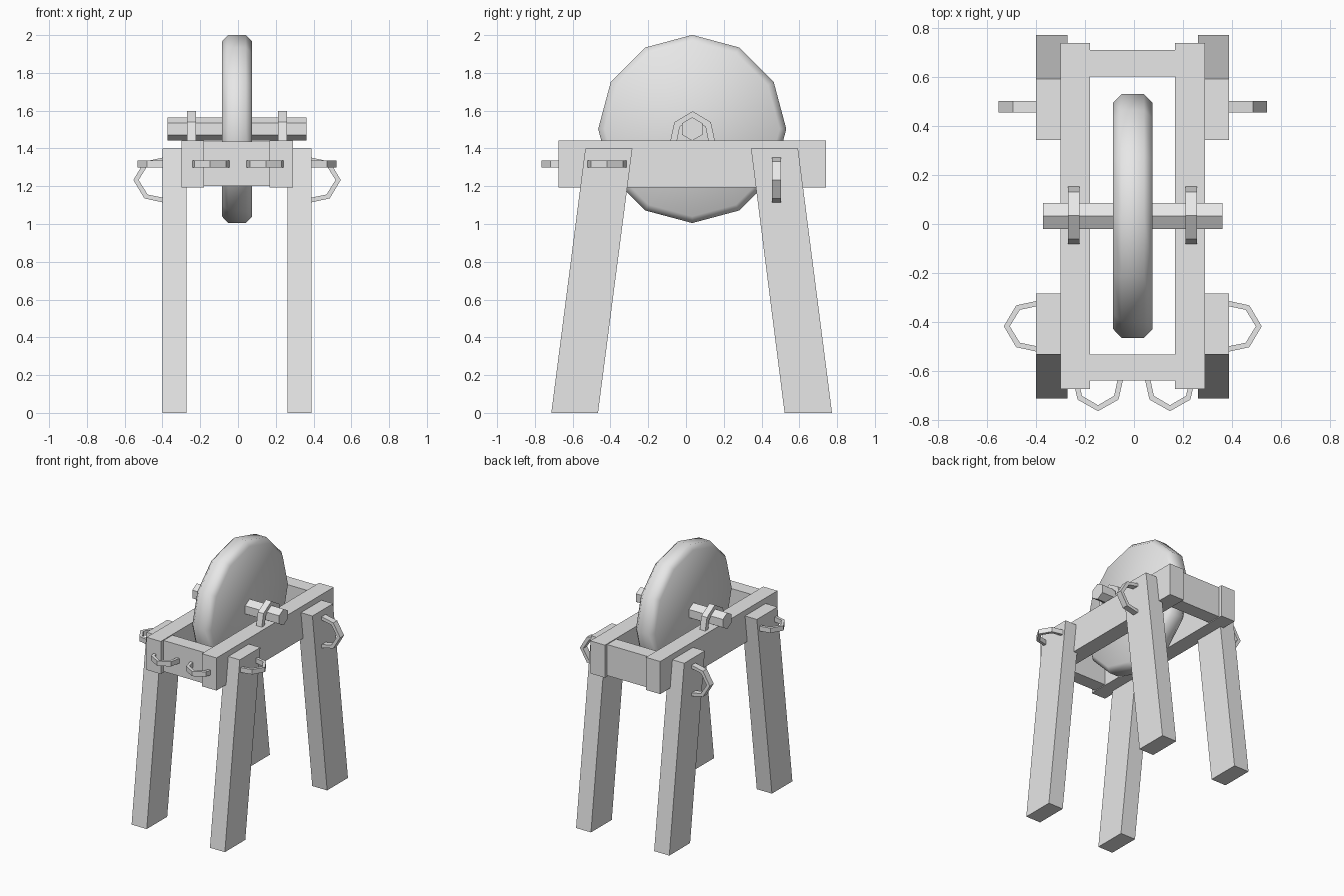
import bpy, bmesh, math
from mathutils import Matrix, Vector

default = bpy.data.objects.get("Cube")
if default:
    bpy.data.objects.remove(default, do_unlink=True)

GREY = (0.8, 0.8, 0.8, 1)
mat = bpy.data.materials.new("plain grey")
mat.use_nodes = True
mat.diffuse_color = GREY
mat.node_tree.nodes["Principled BSDF"].inputs["Base Color"].default_value = GREY

AXLE_Y, AXLE_Z = 0.033, 1.503
RAIL_TOP, RAIL_BOTTOM = 1.443, 1.194
MID_X = -0.005  # the body sits slightly off centre


def finish(name, bm, smooth=False):
    bmesh.ops.recalc_face_normals(bm, faces=bm.faces)
    mesh = bpy.data.meshes.new(name)
    bm.to_mesh(mesh)
    bm.free()
    mesh.materials.append(mat)
    obj = bpy.data.objects.new(name, mesh)
    bpy.context.collection.objects.link(obj)
    if smooth:
        bpy.ops.object.select_all(action="DESELECT")
        obj.select_set(True)
        bpy.context.view_layer.objects.active = obj
        bpy.ops.object.shade_smooth_by_angle(angle=math.radians(50))
    return obj


def prism(name, outline, x0, x1, place=None):
    """Extrude a (y, z) outline along x, then optionally place it."""
    bm = bmesh.new()
    face = bm.faces.new([bm.verts.new((x0, y, z)) for y, z in outline])
    out = bmesh.ops.extrude_face_region(bm, geom=[face])
    verts = [v for v in out["geom"] if isinstance(v, bmesh.types.BMVert)]
    bmesh.ops.translate(bm, vec=(x1 - x0, 0, 0), verts=verts)
    if place:
        bm.transform(place)
    return finish(name, bm)


def box(name, x0, x1, y0, y1, z0, z1):
    return prism(name, [(y0, z0), (y1, z0), (y1, z1), (y0, z1)], x0, x1)


def hoop(name, base, out, across, half, depth, wall, thick):
    """Half-hexagon hoop rising from base along out, spread along across."""
    def arch(h, d):
        return [(-h, 0), (-0.82 * h, 0.63 * d), (0, d),
                (0.82 * h, 0.63 * d), (h, 0)]
    outline = arch(half, depth) + arch(half - wall, depth - wall * 1.1)[::-1]
    out, across = Vector(out), Vector(across)
    axes = Matrix((across.cross(out), across, out)).transposed().to_4x4()
    place = Matrix.Translation(base) @ axes
    return prism(name, outline, -thick / 2, thick / 2, place)


# Frame: two long rails joined by two cross beams
box("right_rail", -0.30, -0.18, -0.675, 0.74, RAIL_BOTTOM, RAIL_TOP)
box("left_rail", 0.167, 0.291, -0.675, 0.74, RAIL_BOTTOM, RAIL_TOP)
box("front_beam", -0.19, 0.18, -0.64, -0.533, 1.2, 1.437)
box("back_beam", -0.19, 0.18, 0.602, 0.712, 1.2, 1.437)

# Splayed legs
front = [(-0.713, 0), (-0.466, 0), (-0.284, 1.4), (-0.533, 1.4)]
back = [(0.522, 0), (0.773, 0), (0.593, 1.4), (0.344, 1.4)]
for side, x0, x1 in (("right", -0.4, -0.272), ("left", 0.262, 0.388)):
    prism("front_" + side + "_leg", front, x0, x1)
    prism("back_" + side + "_leg", back, x0, x1)

# Grinding wheel: twelve-sided disc with a chamfered rim
bm = bmesh.new()
turn = Matrix.Rotation(math.pi / 2, 4, "Y")
bmesh.ops.create_cone(bm, cap_ends=True, segments=12, radius1=0.498,
                      radius2=0.498, depth=0.16,
                      matrix=Matrix.Translation((MID_X, AXLE_Y, AXLE_Z)) @ turn)
rim = [e for f in bm.faces if len(f.verts) == 12 for e in f.edges]
bmesh.ops.bevel(bm, geom=rim, offset=0.034, segments=1, affect="EDGES")
finish("grinding_wheel", bm, smooth=True)

# Hexagonal axle with its two bearing hoops
hexagon = [(AXLE_Y + 0.062 * math.sin(i * math.pi / 3),
            AXLE_Z + 0.062 * math.cos(i * math.pi / 3)) for i in range(6)]
prism("axle", hexagon, -0.372, 0.362)
for side, x in (("right", -0.246), ("left", 0.235)):
    hoop(side + "_bearing", (x, AXLE_Y + 0.002, RAIL_TOP - 0.003),
         (0, 0, 1), (0, 1, 0), 0.118, 0.157, 0.035, 0.047)

# Tool hoops on the front beam and on the legs
for side, s in (("right", -1), ("left", 1)):
    hoop("front_" + side + "_tool_hoop", (s * 0.147, -0.637, 1.318),
         (0, -1, 0), (1, 0, 0), 0.102, 0.128, 0.022, 0.037)
    wall_x = MID_X + s * 0.391
    hoop(side + "_flat_hoop", (wall_x, -0.418, 1.318),
         (s, 0, 0), (0, 1, 0), 0.104, 0.136, 0.022, 0.037)
    hoop(side + "_upright_hoop", (wall_x, 0.48, 1.233),
         (s, 0, 0), (0, 0, 1), 0.119, 0.158, 0.025, 0.047)
